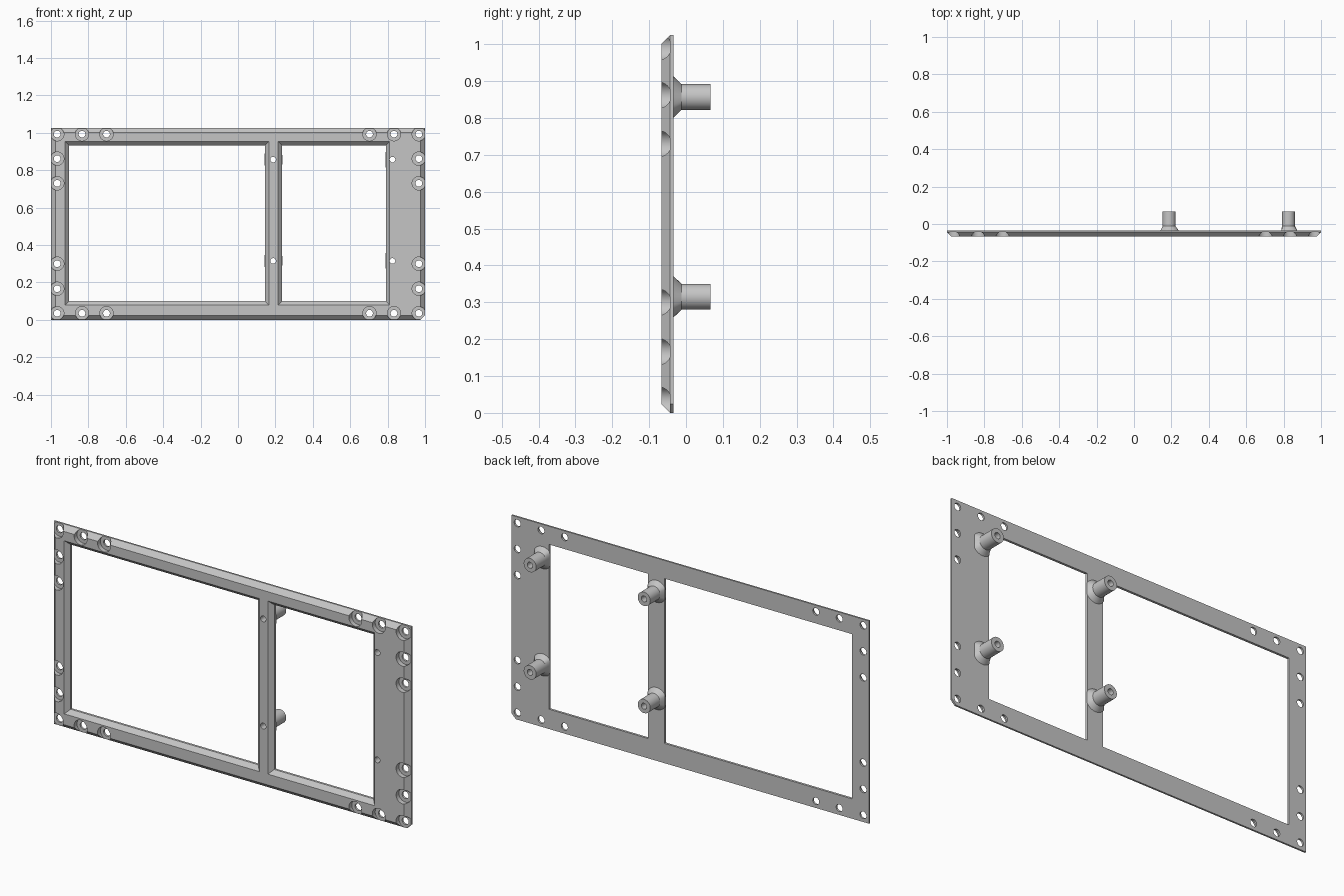
import bpy, bmesh, math

if "Cube" in bpy.data.objects:
    bpy.data.objects.remove(bpy.data.objects["Cube"], do_unlink=True)

FRONT, LIP, BACK, TIP = -0.067, -0.043, -0.034, 0.067
TOP = 1.025
BEVEL = LIP - FRONT

grey = bpy.data.materials.new("plain grey")
grey.use_nodes = True
colour = (0.56, 0.56, 0.56, 1)
grey.diffuse_color = colour
grey.node_tree.nodes["Principled BSDF"].inputs["Base Color"].default_value = colour


def finish(name, bm):
    bmesh.ops.recalc_face_normals(bm, faces=bm.faces)
    mesh = bpy.data.meshes.new(name)
    bm.to_mesh(mesh)
    bm.free()
    mesh.materials.append(grey)
    obj = bpy.data.objects.new(name, mesh)
    bpy.context.collection.objects.link(obj)
    return obj


def loft(bm, loops, closed=False):
    """Skin equal-length loops; cap the ends, or close into a tube."""
    rings = [[bm.verts.new(p) for p in loop] for loop in loops]
    pairs = list(zip(rings, rings[1:]))
    if closed:
        pairs.append((rings[-1], rings[0]))
    else:
        bm.faces.new(rings[0])
        bm.faces.new(rings[-1])
    for a, b in pairs:
        for i in range(len(a)):
            j = (i + 1) % len(a)
            bm.faces.new((a[i], a[j], b[j], b[i]))


def circle(x, y, z, r, n=32):
    angles = [2 * math.pi * i / n for i in range(n)]
    return [(x + r * math.cos(a), y, z + r * math.sin(a)) for a in angles]


def rect(x0, x1, z0, z1, y, grow=0):
    x0, x1, z0, z1 = x0 - grow, x1 + grow, z0 - grow, z1 + grow
    return [(x0, y, z0), (x1, y, z0), (x1, y, z1), (x0, y, z1)]


def plate_outline(y, inset, cut):
    # One lower corner is clipped
    lo, hi, w = inset, TOP - inset, 1 - inset
    return [(-w, y, lo), (w - cut, y, lo), (w, y, lo + cut), (w, y, hi), (-w, y, hi)]


def cut_from(target, bm):
    """Subtract the separate, non-touching solids in bm from the target."""
    cutter = finish("opening_cutter", bm)
    mod = target.modifiers.new("openings", 'BOOLEAN')
    mod.operation = 'DIFFERENCE'
    mod.solver = 'EXACT'
    mod.object = cutter
    bpy.context.view_layer.objects.active = target
    bpy.ops.object.modifier_apply(modifier=mod.name)
    bpy.data.objects.remove(cutter, do_unlink=True)


# Bevelled plate
bm = bmesh.new()
loft(bm, [plate_outline(BACK, 0, 0.024), plate_outline(LIP, 0, 0.024),
          plate_outline(FRONT, BEVEL, 0.01)])
plate = finish("face_plate", bm)

# Two windows with sloped front rims
bm = bmesh.new()
slope = 0.021
for x0, x1 in ((-0.904, 0.145), (0.235, 0.79)):
    w = (x0, x1, 0.1, 0.933)
    loft(bm, [rect(*w, BACK + 0.05), rect(*w, FRONT + slope),
              rect(*w, FRONT, slope), rect(*w, FRONT - 0.02, slope)])
cut_from(plate, bm)

# Counterbored screw holes and bores behind the standoffs
bm = bmesh.new()
screws = set()
for sx in (-1, 1):
    for z in (0.035, 0.993):
        screws |= {(sx * x, z) for x in (0.703, 0.834, 0.967)}
    screws |= {(sx * 0.967, z) for z in (0.166, 0.3, 0.73, 0.862)}
for x, z in sorted(screws):
    steps = ((BACK + 0.05, 0.018), (LIP - 0.001, 0.018),
             (LIP - 0.001, 0.036), (FRONT - 0.02, 0.036))
    loft(bm, [circle(x, y, z, r) for y, r in steps])

bosses = [(x, z) for x in (0.188, 0.826) for z in (0.315, 0.857)]
for x, z in bosses:
    loft(bm, [circle(x, y, z, 0.015) for y in (BACK + 0.05, FRONT - 0.02)])
cut_from(plate, bm)

# Hollow standoffs with a flared foot trimmed to the frame bars
profile = ((BACK, 0.015), (BACK, 0.056), (-0.012, 0.035), (TIP, 0.035), (TIP, 0.015))
parts = [plate]
for i, (x, z) in enumerate(bosses):
    bm = bmesh.new()
    loft(bm, [circle(x, y, z, r) for y, r in profile], closed=True)
    left, right = (0.142, 0.238) if x < 0.5 else (0.788, 0.872)
    for v in bm.verts:
        v.co.x = min(max(v.co.x, left), right)
    parts.append(finish(f"standoff_{i + 1}", bm))

# Smooth round walls, keep edges crisp
bpy.ops.object.select_all(action='DESELECT')
for obj in parts:
    obj.select_set(True)
bpy.context.view_layer.objects.active = plate
bpy.ops.object.shade_smooth_by_angle(angle=math.radians(25))
